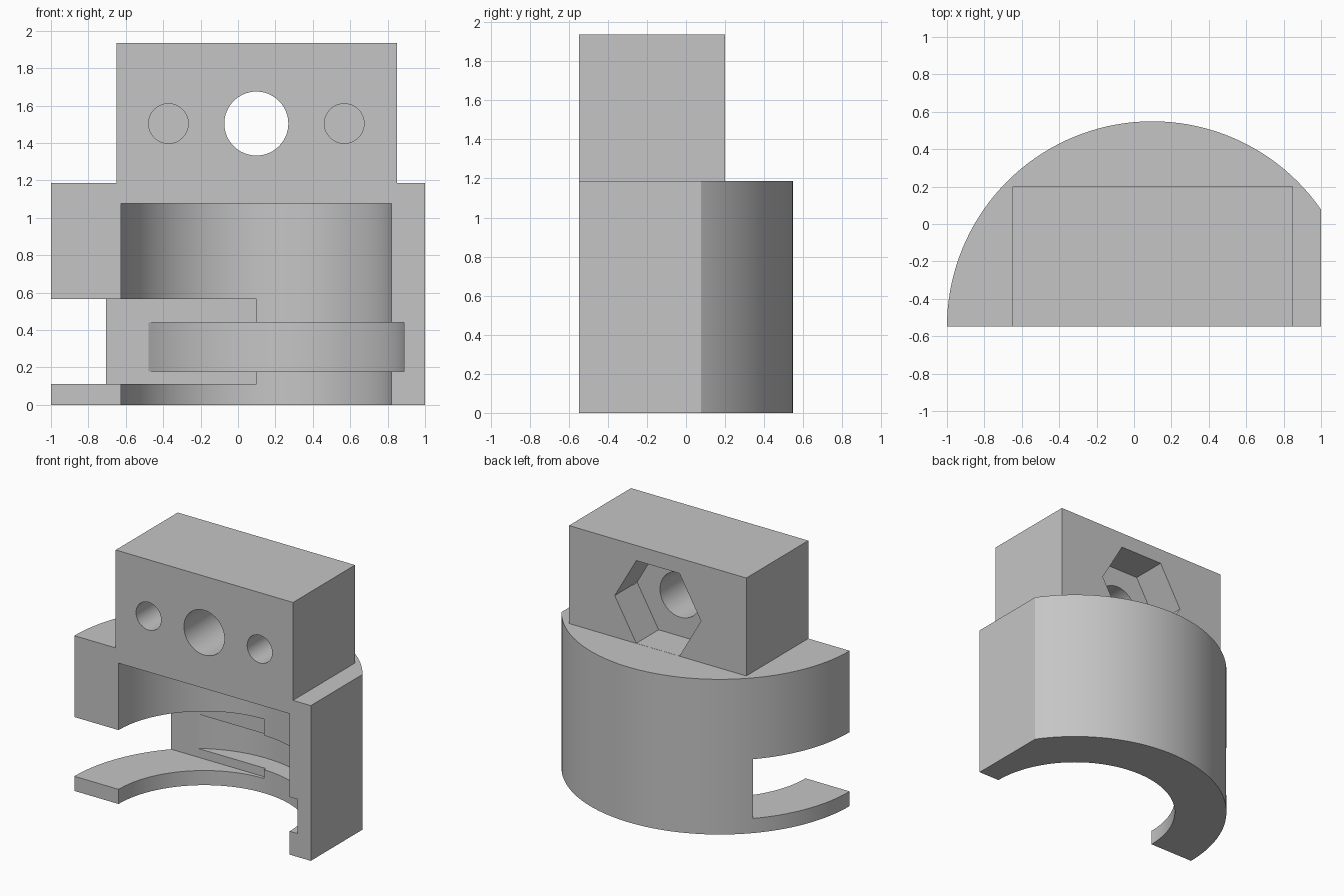
import bpy
from math import pi, cos

cube = bpy.data.objects.get("Cube")
if cube:
    bpy.data.objects.remove(cube, do_unlink=True)

CX, FRONT = 0.098, -0.549          # curve axis, flat front plane
COLLAR_TOP, HOLE_Z, BLOCK_BACK = 1.187, 1.504, 0.2

grey = bpy.data.materials.new("plain grey")
grey.use_nodes = True
colour = (0.56, 0.56, 0.56, 1)
grey.diffuse_color = colour
grey.node_tree.nodes["Principled BSDF"].inputs["Base Color"].default_value = colour


def finish(name):
    ob = bpy.context.object
    ob.name = name
    ob.data.materials.append(grey)
    bpy.ops.object.transform_apply(location=True, rotation=True, scale=True)
    return ob


def box(name, x, y, z):
    ends = list(zip(x, y, z))
    bpy.ops.mesh.primitive_cube_add(
        size=1, location=[(a + b) / 2 for a, b in zip(*ends)])
    bpy.context.object.scale = [b - a for a, b in zip(*ends)]
    return finish(name)


def upright(name, x, radius, z0, z1):
    bpy.ops.mesh.primitive_cylinder_add(
        vertices=144, radius=radius, depth=z1 - z0, location=(x, FRONT, (z0 + z1) / 2))
    return finish(name)


def bore(name, x, radius, y0, y1, sides=64, turn=0):
    bpy.ops.mesh.primitive_cylinder_add(
        vertices=sides, radius=radius, depth=y1 - y0,
        location=(x, (y0 + y1) / 2, HOLE_Z), rotation=(pi / 2, turn, 0))
    return finish(name)


def combine(target, tool, operation="DIFFERENCE"):
    bpy.context.view_layer.objects.active = target
    mod = target.modifiers.new(tool.name, "BOOLEAN")
    mod.object, mod.operation, mod.solver = tool, operation, "EXACT"
    bpy.ops.object.modifier_apply(modifier=mod.name)
    bpy.data.objects.remove(tool, do_unlink=True)


# Round collar with the rectangular block on top
bracket = upright("clamp_bracket", CX, 1.098, 0, COLLAR_TOP)
block = box("block", (-0.65, 0.85), (-0.8, BLOCK_BACK), (1.12, 1.936))
combine(bracket, block, "UNION")

cutters = [
    # Flat front and flat left side
    box("front_trim", (-2, 2), (-2, FRONT), (-1, 3)),
    box("side_trim", (1, 2), (-2, 2), (-1, 3)),
    # Round cavity, side slot and shallow groove
    upright("cavity", CX, 0.724, -0.5, 1.077),
    box("slot", (-2, CX), (-1, BLOCK_BACK - 0.001), (0.112, 0.565)),
    upright("groove", 0, 0.888, 0.179, 0.441),
    # Through hole, blind holes and hexagonal nut pocket
    bore("through_hole", CX, 0.171, -1, 1),
    bore("right_hole", CX - 0.47, 0.106, -1, 0),
    bore("left_hole", CX + 0.47, 0.106, -1, 0),
    bore("nut_pocket", CX, 0.316 / cos(pi / 6), BLOCK_BACK - 0.27, 1, 6, pi / 6),
]
for cutter in cutters:
    combine(bracket, cutter)

bpy.ops.object.select_all(action="DESELECT")
bracket.select_set(True)
bpy.context.view_layer.objects.active = bracket
bpy.ops.object.shade_smooth_by_angle(angle=pi / 9)
